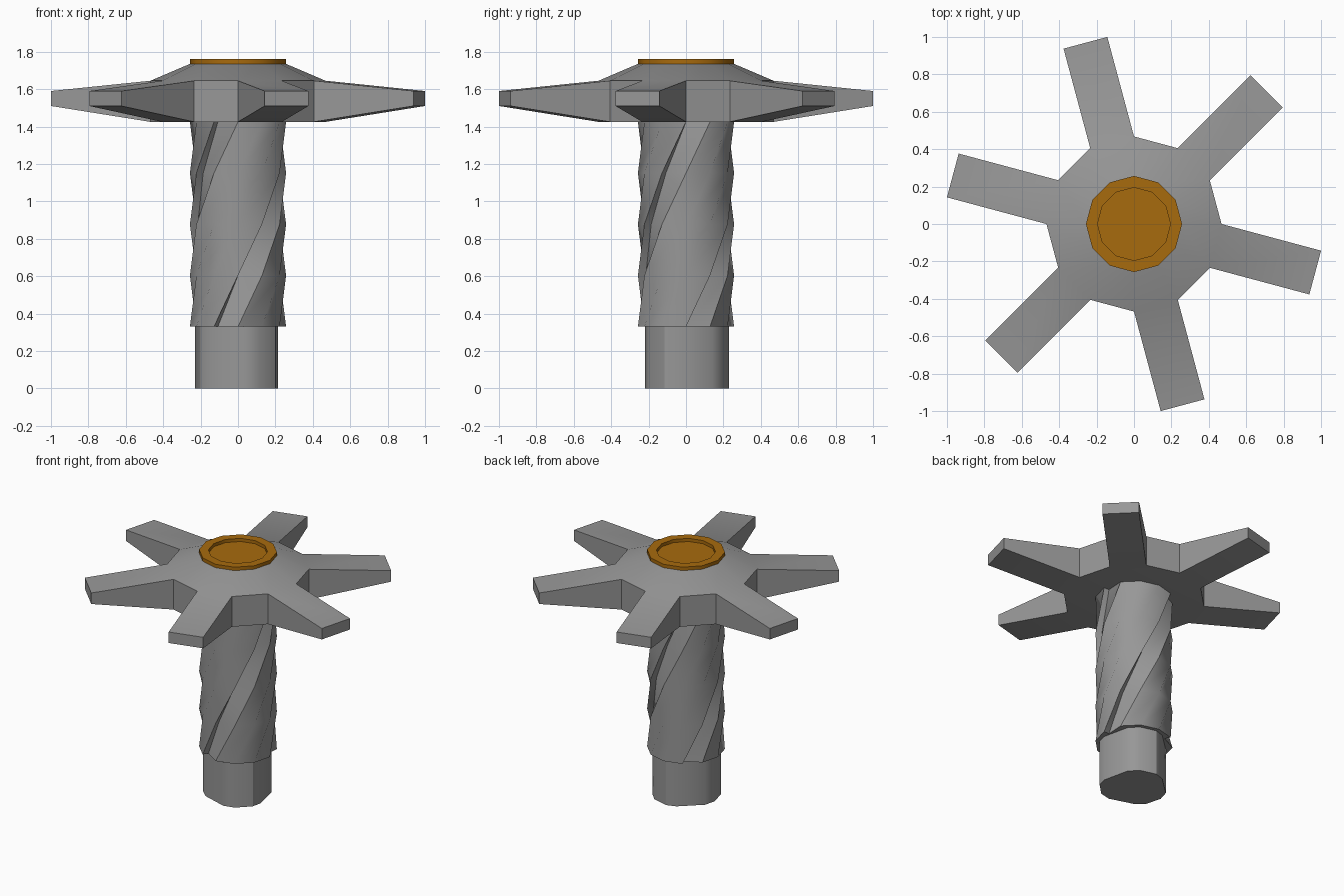
import bpy, bmesh, math
from mathutils import Vector

if "Cube" in bpy.data.objects:
    bpy.data.objects.remove(bpy.data.objects["Cube"], do_unlink=True)


def material(name, color):
    mat = bpy.data.materials.new(name)
    mat.use_nodes = True
    mat.diffuse_color = (*color, 1)
    bsdf = next(n for n in mat.node_tree.nodes if n.type == 'BSDF_PRINCIPLED')
    bsdf.inputs["Base Color"].default_value = (*color, 1)
    return mat


steel = material("steel_grey", (0.31, 0.31, 0.31))
brass = material("dark_orange", (0.39, 0.145, 0.004))


def loop(bm, polar, z, turn=0):
    """Ring of vertices from (angle in degrees, radius) points."""
    return [bm.verts.new((r * math.cos(math.radians(a + turn)),
                          r * math.sin(math.radians(a + turn)), z)) for a, r in polar]


def bridge(bm, low, high):
    n = len(low)
    return [bm.faces.new((low[i], low[(i + 1) % n], high[(i + 1) % n], high[i]))
            for i in range(n)]


def finish(bm, name, mat):
    bmesh.ops.recalc_face_normals(bm, faces=bm.faces[:])
    mesh = bpy.data.meshes.new(name)
    bm.to_mesh(mesh)
    bm.free()
    obj = bpy.data.objects.new(name, mesh)
    bpy.context.collection.objects.link(obj)
    mesh.materials.append(mat)
    bpy.ops.object.select_all(action='DESELECT')
    obj.select_set(True)
    bpy.context.view_layer.objects.active = obj
    bpy.ops.object.shade_smooth_by_angle(angle=math.radians(32))
    return obj


def stack(name, mat, levels):
    """Closed solid through a list of (polar profile, height, turn)."""
    bm = bmesh.new()
    rings = [loop(bm, *level) for level in levels]
    for low, high in zip(rings, rings[1:]):
        bridge(bm, low, high)
    bm.faces.new(rings[0])
    bm.faces.new(rings[-1])
    return finish(bm, name, mat)


def circle(r):
    return [(30 * i, r) for i in range(12)]


def three_fold(points):
    return [(a + 120 * k, r) for k in range(3) for a, r in points]


# Peg with three flats
peg = three_fold([(-12, 0.219), (39, 0.222), (60, 0.23), (90, 0.23)])
stack("lower_peg", steel, [(peg, 0, 0), (peg, 0.33, 0)])

# Twisted shaft with three stepped flutes
R = 0.257
flutes = three_fold([(0, R), (0, 0.215), (30, R), (60, R), (90, R)])
bottom, top = 0.33, 1.425
stack("fluted_shaft", steel,
      [(flutes, bottom + (top - bottom) * i / 4, 30 * i) for i in range(5)])

# Hub with six tapered arms grown from every other side
bm = bmesh.new()
low, high = loop(bm, circle(0.468), top), loop(bm, circle(0.468), 1.645)
collar = loop(bm, circle(R), 1.735)
sides = bridge(bm, low, high)
bridge(bm, high, collar)
bm.faces.new(low)
bm.faces.new(collar)
bm.normal_update()
for side in sides[1::2]:
    out = Vector(side.calc_center_median())
    out.z = 0
    shift = out.normalized() * (1.003 - out.length)
    tip = bmesh.ops.extrude_discrete_faces(bm, faces=[side])["faces"][0]
    for v in tip.verts:
        v.co += shift
        v.co.z = 1.59 if v.co.z > 1.55 else 1.51
bmesh.ops.remove_doubles(bm, verts=bm.verts[:], dist=0.0001)
finish(bm, "hub_with_arms", steel)

# Recessed cap on the hub
stack("recessed_cap", brass, [(circle(R), 1.735, 0), (circle(R), 1.76, 0),
                              (circle(0.195), 1.76, 0), (circle(0.195), 1.737, 0)])
